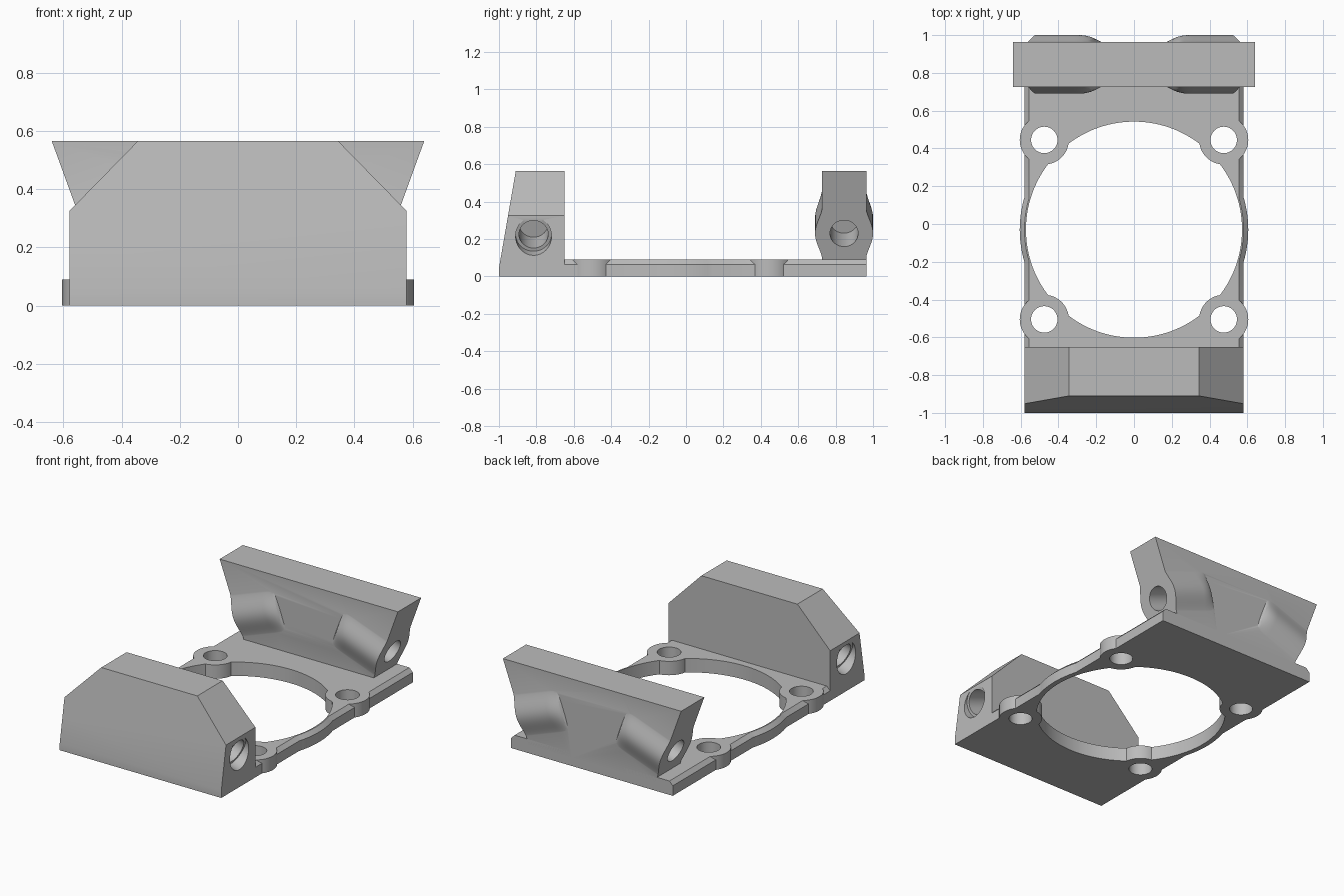
import bpy, bmesh, math
from mathutils import Vector

old = bpy.data.objects.get("Cube")
if old:
    bpy.data.objects.remove(old, do_unlink=True)

grey = bpy.data.materials.new("plain_grey")
grey.use_nodes = True
GREY = (0.5, 0.5, 0.5, 1)
grey.diffuse_color = GREY
grey.node_tree.nodes["Principled BSDF"].inputs["Base Color"].default_value = GREY

TILT = math.radians(20)
UP = Vector((0, 0, 1))


def loft(name, rings):
    """Closed solid through a list of equal-length point rings."""
    bm = bmesh.new()
    loops = [[bm.verts.new(p) for p in ring] for ring in rings]
    n = len(loops[0])
    for a, b in zip(loops, loops[1:]):
        for i in range(n):
            j = (i + 1) % n
            bm.faces.new((a[i], a[j], b[j], b[i]))
    bm.faces.new(loops[0])
    bm.faces.new(loops[-1])
    bmesh.ops.recalc_face_normals(bm, faces=bm.faces)
    me = bpy.data.meshes.new(name)
    bm.to_mesh(me)
    bm.free()
    me.materials.append(grey)
    ob = bpy.data.objects.new(name, me)
    bpy.context.collection.objects.link(ob)
    return ob


def prism_y(name, half, y0, y1):
    """Mirrored x-z half profile, extruded along y."""
    pts = half + [(-x, z) for x, z in reversed(half)]
    return loft(name, [[(x, y, z) for x, z in pts] for y in (y0, y1)])


def turned(name, origin, axis, steps, segs=64):
    """Round solid along an axis from (distance, radius) steps."""
    axis = Vector(axis)
    u = axis.orthogonal().normalized()
    v = axis.cross(u)
    angles = [2 * math.pi * i / segs for i in range(segs)]
    return loft(name, [[Vector(origin) + axis * t + r * (u * math.cos(a) + v * math.sin(a))
                        for a in angles] for t, r in steps])


def boolean(ob, tool, operation):
    mod = ob.modifiers.new("boolean", "BOOLEAN")
    mod.operation = operation
    mod.solver = "EXACT"
    mod.object = tool
    bpy.context.view_layer.objects.active = ob
    bpy.ops.object.modifier_apply(modifier=mod.name)
    bpy.data.objects.remove(tool, do_unlink=True)


def tilted_axis(side):
    return Vector((-side * math.cos(TILT), 0, math.sin(TILT)))


# Base plate with chamfered long edges, ring and screw bosses
H, EDGE = 0.09, 0.065
centre = (0, -0.03, 0)
plate = prism_y("base_plate", [(0.58, 0), (0.58, EDGE), (0.556, H)], -0.65, 0.964)
boolean(plate, turned("ring", centre, UP, [(0, 0.605), (EDGE, 0.605), (H, 0.58)], 128), "UNION")
boolean(plate, turned("opening", centre, UP, [(-0.1, 0.572), (0.2, 0.572)], 128), "DIFFERENCE")
corners = [(sx * 0.475, y, 0) for sx in (1, -1) for y in (0.445, -0.505)]
for c in corners:
    boolean(plate, turned("boss", c, UP, [(0, 0.13), (H, 0.13)]), "UNION")
for c in corners:
    boolean(plate, turned("screw_hole", c, UP, [(-0.1, 0.07), (0.2, 0.07)]), "DIFFERENCE")

# Front block: sloping face, clipped upper corners, tilted blind holes
side_profile = [(-1, 0), (-1, 0.045), (-0.91, 0.565), (-0.65, 0.565), (-0.65, 0)]
block = loft("front_block", [[(x, y, z) for y, z in side_profile] for x in (-0.58, 0.58)])
clip = prism_y("clip", [(0.58, -0.1), (0.58, 0.325), (0.345, 0.565), (0.345, 0.565)][:3], -1.2, -0.4)
boolean(block, clip, "INTERSECT")
for side in (1, -1):
    hole = turned("pin_hole", (side * 0.58, -0.815, 0.215), tilted_axis(side),
                  [(-0.1, 0.096), (0.03, 0.096), (0.03, 0.078), (0.2, 0.078)])
    boolean(block, hole, "DIFFERENCE")

# Rear wall: bar flaring upward, with blended swellings round the pin holes
MID = 0.845
wall = prism_y("rear_wall", [(0.7, 0.05), (0.7, 0.565)], MID - 0.119, MID + 0.119)


def swelling(side):
    axis = tilted_axis(side)
    across = Vector((side * math.sin(TILT), 0, math.cos(TILT)))
    origin = Vector((side * 0.518, MID, 0.23))
    n, reach = 24, 0.165
    offsets = [reach * (2 * i / n - 1) for i in range(n + 1)]
    rings = []
    for t in [-0.12, 0.24] + [0.24 + 0.012 * k for k in range(1, 9)]:
        fade = math.sqrt(max(0, 1 - (max(0, t - 0.24) / 0.096) ** 2))
        top = [(s, 0.115 + 0.04 * fade * (1 + math.cos(math.pi * s / reach)) / 2) for s in offsets]
        outline = top + [(s, -h) for s, h in reversed(top)]
        rings.append([origin + axis * t + across * s + Vector((0, h, 0)) for s, h in outline])
    return loft("swelling", rings)


for side in (1, -1):
    boolean(wall, swelling(side), "UNION")
flare = math.tan(TILT)
trim = prism_y("trim", [(0.64 - 0.515 * flare, 0.05), (0.64, 0.565)], 0.5, 1.2)
boolean(wall, trim, "INTERSECT")
for side in (1, -1):
    hole = turned("pin_hole", (side * 0.518, MID, 0.23), tilted_axis(side), [(-0.1, 0.075), (0.21, 0.075)])
    boolean(wall, hole, "DIFFERENCE")

# Smooth curved faces, keep edges sharp
bpy.ops.object.select_all(action="DESELECT")
for ob in (plate, block, wall):
    ob.select_set(True)
bpy.context.view_layer.objects.active = plate
bpy.ops.object.shade_smooth_by_angle(angle=math.radians(25))
